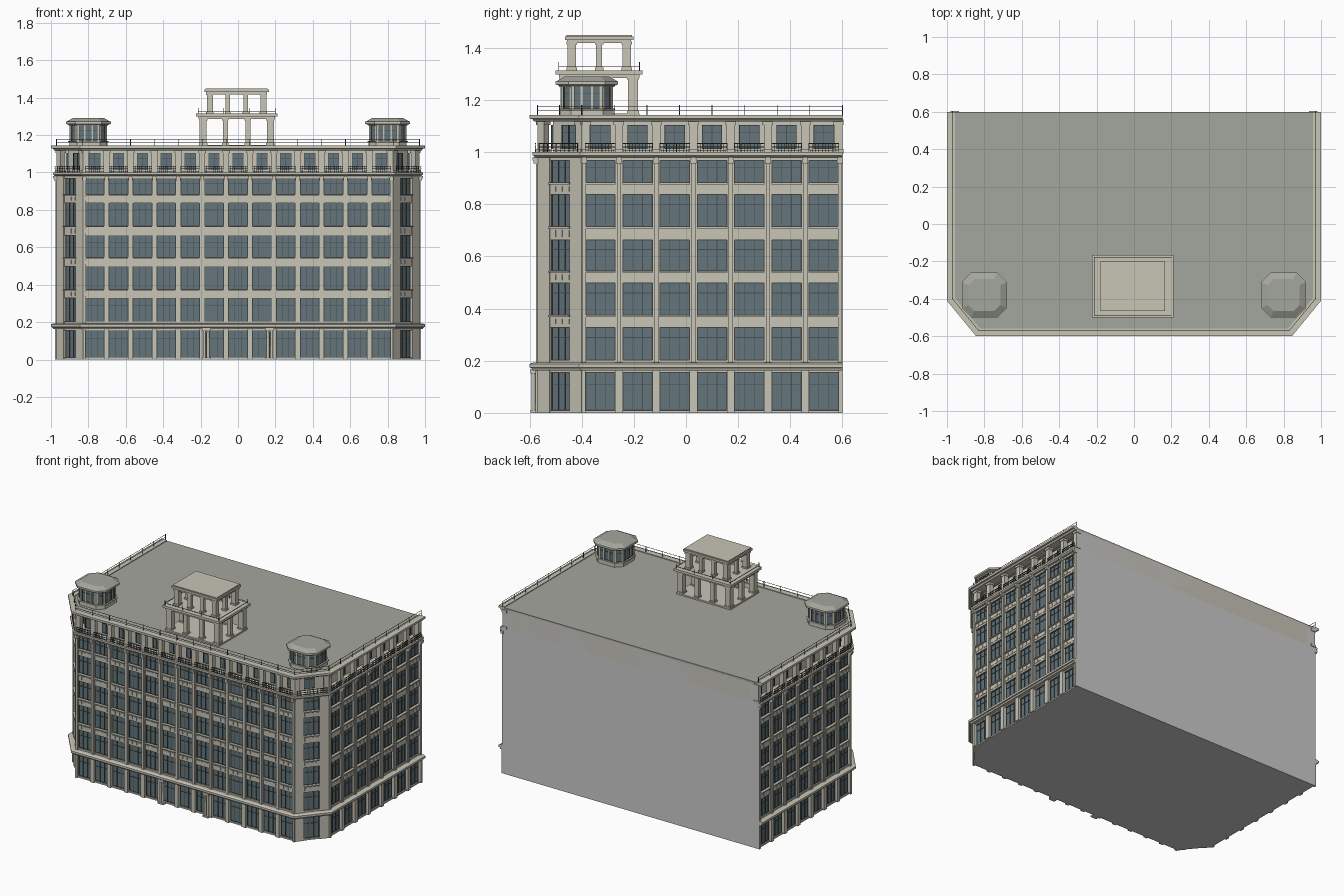
import bpy, bmesh, math
from collections import defaultdict
from mathutils import Matrix, Vector

if "Cube" in bpy.data.objects:
    bpy.data.objects.remove(bpy.data.objects["Cube"])

COLORS = {"stone": (.58, .555, .47, 1), "glass": (.13, .18, .20, 1), "frame": (.06, .08, .085, 1),
          "roof": (.37, .385, .34, 1), "iron": (.05, .05, .05, 1), "grey": None}
parts = defaultdict(bmesh.new)          # (name, colour) -> mesh
I = Matrix.Identity(4)


def box(part, M, u0, u1, d0, d1, z0, z1):
    T = Matrix.Translation(((u0 + u1) / 2, (d0 + d1) / 2, (z0 + z1) / 2))
    S = Matrix.Diagonal((u1 - u0, d1 - d0, z1 - z0, 1))
    bmesh.ops.create_cube(parts[part], size=1, matrix=M @ T @ S)


def loft(part, rings, closed_rings=True):
    """Skin closed rings of points and cap both ends."""
    bm = parts[part]
    vs = [[bm.verts.new(p) for p in r] for r in rings]
    n = len(vs[0])
    for a, b in zip(vs, vs[1:]):
        for i in range(n):
            bm.faces.new((a[i], a[(i + 1) % n], b[(i + 1) % n], b[i]))
    bm.faces.new(vs[0])
    bm.faces.new(vs[-1])


# Street-side footprint, back left round to back right
BASE = [Vector(p) for p in ((-.97, .6), (-.97, -.4), (-.83, -.57), (.83, -.57), (.97, -.4), (.97, .6))]


def out(a, b):
    d = (b - a).normalized()
    return Vector((d.y, -d.x))


def path(off):
    ns = [out(a, b) for a, b in zip(BASE, BASE[1:])]
    pts = []
    for i, p in enumerate(BASE):
        n0, n1 = ns[max(i - 1, 0)], ns[min(i, 4)]
        pts.append(p + (n0 + n1) * off / (1 + n0.dot(n1)))
    return pts


def prism(part, off, z0, z1):
    loft(part, [[(p.x, p.y, z) for p in path(off)] for z in (z0, z1)])


def sweep(part, profile):
    """Sweep an (offset, z) profile along the street walls."""
    cols = [[(p.x, p.y, z) for p in path(o)] for o, z in profile]
    loft(part, [list(r) for r in zip(*cols)])


def band(part, o0, o1, z0, z1):
    sweep(part, [(o0, z0), (o1, z0), (o1, z1), (o0, z1)])


def frame(a, b):
    d, n = (b - a).normalized(), out(a, b)
    return Matrix(((d.x, n.x, 0, a.x), (d.y, n.y, 0, a.y), (0, 0, 1, 0), (0, 0, 0, 1)))


def window(M, u0, u1, d, z0, z1, cols=3, bar=.68):
    box(("window_glass", "glass"), M, u0, u1, d, d + .005, z0, z1)
    fr, t = ("window_frames", "frame"), .0025
    for i in range(cols + 1):
        u = u0 + (u1 - u0) * i / cols
        u = min(max(u, u0 + t / 2), u1 - t / 2)
        box(fr, M, u - t / 2, u + t / 2, d, d + .009, z0, z1)
    for z in (z0, z0 + (z1 - z0) * bar, z1 - t):
        box(fr, M, u0, u1, d, d + .008, z, z + t)


LEVELS = [(.01, .155), (.203, .328), (.375, .498), (.545, .663), (.715, .838), (.883, .968)]
WALL, TRIM = ("facade_walls", "stone"), ("facade_trim", "stone")
LOGGIA = ("top_floor_pillars", "stone")


def facade(a, b, bays, ww, top_ww):
    M, L = frame(a, b), (b - a).length
    w = L / bays
    # piers between windows, with raised strips and capitals
    for i in range(bays + 1):
        u, g = i * w, (w - ww) / 2
        u0, u1 = max(u - g, 0), min(u + g, L)
        box(WALL, M, u0, u1, -.021, 0, 0, 1)
        if bays > 1:
            c = min(max(u, .009), L - .009)
            box(TRIM, M, c - .008, c + .008, -.005, .006, .19, .975)
            box(TRIM, M, c - .011, c + .011, -.005, .014, .957, .975)
            box(TRIM, M, c - .009, c + .009, -.005, .019, .968, .982)
            box(TRIM, M, max(u0, c - .016), min(u1, c + .016), -.005, .008, 0, .165)
        # top floor pillar
        c = min(max(u, .016), L - .016)
        box(LOGGIA, M, c - .016, c + .016, -.03, 0, .99, 1.125)
        box(LOGGIA, M, c - .02, c + .02, -.034, .004, 1.105, 1.125)
        box(LOGGIA, M, c - .02, c + .02, -.034, .006, .995, 1.012)
    edges = [0] + [z for lv in LEVELS for z in lv] + [1]
    for i in range(bays):
        u0, u1 = i * w + (w - ww) / 2, i * w + (w + ww) / 2
        for k in range(0, len(edges), 2):           # spandrels with panels and sills
            z0, z1 = edges[k], edges[k + 1]
            box(WALL, M, u0, u1, -.021, -.004, z0, z1)
            if 4 <= k <= 10:
                box(TRIM, M, u0 - .002, u1 + .002, -.01, .006, z1 - .007, z1)
                for j in range(3):
                    c = u0 + ww * (j + .5) / 3
                    box(TRIM, M, c - ww * .12, c + ww * .12, -.01, -.001, z0 + .012, z1 - .014)
        for z0, z1 in LEVELS:
            window(M, u0, u1, -.02, z0, z1)
        # balcony railing between pillars
        r0, r1 = i * w + .014, (i + 1) * w - .014
        rail = ("balcony_railing", "iron")
        for z in (1.004, 1.018, 1.032):
            box(rail, M, r0, r1, .006, .01, z, z + .003)
        n = 9
        for j in range(n + 1):
            u = r0 + (r1 - r0) * j / n
            box(rail, M, u - .001, u + .001, .007, .009, 1.0, 1.035)
        # recessed top floor windows
        c = (i + .5) * w
        window(M, c - top_ww / 2, c + top_ww / 2, -.062, 1.012, 1.105, 2)
    # roof railing posts
    n = max(2, round(L / .13))
    for j in range(n + 1):
        u = L * j / n
        box(("roof_railing", "iron"), M, u - .0015, u + .0015, -.0015, .0015, 1.14, 1.18)


# Main volumes
prism(("building_core", "grey"), -.02, 0, .999)
prism(("top_floor_core", "stone"), -.06, .99, 1.13)
box(("back_wall", "grey"), I, -.969, .969, .597, .6, 0, 1.125)
prism(("flat_roof", "roof"), -.008, 1.118, 1.138)

for k, (a, b) in enumerate(zip(BASE, BASE[1:])):
    if k == 2:
        facade(a, b, 13, .1, .06)
    elif k in (0, 4):
        facade(a, b, 7, .113, .078)
    else:
        facade(a, b, 1, .1, .07)

# Cornices and railings
CORN = ("cornices", "stone")
sweep(CORN, [(-.01, .163), (.018, .163), (.022, .172), (.03, .174), (.03, .188), (.018, .193), (-.01, .193)])
sweep(CORN, [(-.07, .98), (.008, .98), (.018, .988), (.018, 1.0), (-.07, 1.0)])
sweep(CORN, [(-.035, 1.118), (.012, 1.118), (.02, 1.127), (.03, 1.129), (.03, 1.143), (-.012, 1.143), (-.012, 1.125)])
for z in (1.158, 1.176):
    band(("roof_railing", "iron"), -.001, .001, z, z + .002)

# Entrance columns in pairs
for s in (-1, 1):
    for x in (.16, .18):
        bmesh.ops.create_cone(parts[("entrance_columns", "stone")], cap_ends=True, segments=12, radius1=.008,
                              radius2=.007, depth=.145, matrix=Matrix.Translation((s * x, -.585, .0825)))
    a, b = sorted((s * .148, s * .192))
    box(("entrance_columns", "stone"), I, a, b, -.597, -.56, 0, .011)
    box(("entrance_columns", "stone"), I, a, b, -.597, -.56, .152, .168)


# Corner turrets
def octagon(cx, cy, h, c):
    k = h - c
    return [Vector((cx + x, cy + y)) for x, y in
            ((-h, k), (-h, -k), (-k, -h), (k, -h), (h, -k), (h, k), (k, h), (-k, h))]


def turret(cx, cy):
    def tier(part, *spec):
        loft(part, [[(p.x, p.y, z) for p in octagon(cx, cy, h, c)] for h, c, z in spec])
    st = ("turret_walls", "stone")
    tier(st, (.09, .034, 1.13), (.09, .034, 1.262))
    tier(st, (.102, .04, 1.13), (.102, .04, 1.162))
    tier(st, (.108, .042, 1.162), (.108, .042, 1.168))
    tier(("turret_roofs", "stone"), (.105, .04, 1.25), (.108, .042, 1.256), (.12, .05, 1.26), (.12, .05, 1.272))
    tier(("turret_roofs", "roof"), (.117, .049, 1.272), (.085, .032, 1.29))
    pts = octagon(cx, cy, .1, .04)
    for i, a in enumerate(pts):
        b = pts[(i + 1) % 8]
        M, L = frame(a, b), (b - a).length
        for u0, u1 in ((0, .011), (L - .011, L)):
            box(st, M, u0, u1, -.012, 0, 1.16, 1.255)
        window(M, .011, L - .011, -.0105, 1.168, 1.252, 3 if L > .08 else 1)
        if L > .08:
            for f in (1 / 3, 2 / 3):
                box(st, M, L * f - .004, L * f + .004, -.012, -.001, 1.165, 1.255)


for s in (-1, 1):
    turret(s * .8, -.38)

# Central open pavilion in two tiers
PC, PV = Matrix.Translation((-.007, -.333, 0)), ("pavilion", "stone")


def slab(hx, hy, z0, z1, part=PV):
    box(part, PC, -hx, hx, -hy, hy, z0, z1)


def colonnade(hx, hy, z0, z1, r):
    xs, ys = [-hx, -hx / 3, hx / 3, hx], [-hy, 0, hy]
    for x in xs:
        for y in ys:
            if abs(x) == hx or abs(y) == hy:
                k = r * (1.25 if abs(x) == hx and abs(y) == hy else .9)
                box(PV, PC, x - k, x + k, y - k, y + k, z0, z1)
                box(PV, PC, x - k - .004, x + k + .004, y - k - .004, y + k + .004, z0, z0 + .012)
                box(PV, PC, x - k - .004, x + k + .004, y - k - .004, y + k + .004, z1 - .012, z1)


slab(.205, .155, 1.13, 1.148)
colonnade(.18, .13, 1.145, 1.29, .015)
slab(.205, .155, 1.285, 1.298)
slab(.217, .167, 1.298, 1.314)
colonnade(.143, .105, 1.312, 1.425, .013)
slab(.163, .123, 1.418, 1.43)
slab(.172, .132, 1.43, 1.444)
slab(.166, .126, 1.444, 1.45)
# pavilion terrace posts and rail
PR = ("pavilion_railing", "iron")
for x in (-.205, -.07, .07, .205):
    for y in (-.155, .155):
        box(PR, PC, x - .0015, x + .0015, y - .0015, y + .0015, 1.31, 1.345)
for y in (-.155, .155):
    box(PR, PC, -.205, .205, y - .001, y + .001, 1.326, 1.328)
for x in (-.205, .205):
    box(PR, PC, x - .001, x + .001, -.155, .155, 1.326, 1.328)

# Turn the collected parts into objects
mats = {}
for key, col in COLORS.items():
    if col:
        mats[key] = bpy.data.materials.new(key)
        mats[key].diffuse_color = col
for (name, col), bm in parts.items():
    bmesh.ops.recalc_face_normals(bm, faces=bm.faces)
    me = bpy.data.meshes.new(name)
    bm.to_mesh(me)
    bm.free()
    if col in mats:
        me.materials.append(mats[col])
    bpy.context.collection.objects.link(bpy.data.objects.new(name, me))

for m in bpy.data.materials:
    if m.users and not m.is_grease_pencil:
        m.use_nodes = True
        m.node_tree.nodes["Principled BSDF"].inputs["Base Color"].default_value = m.diffuse_color
